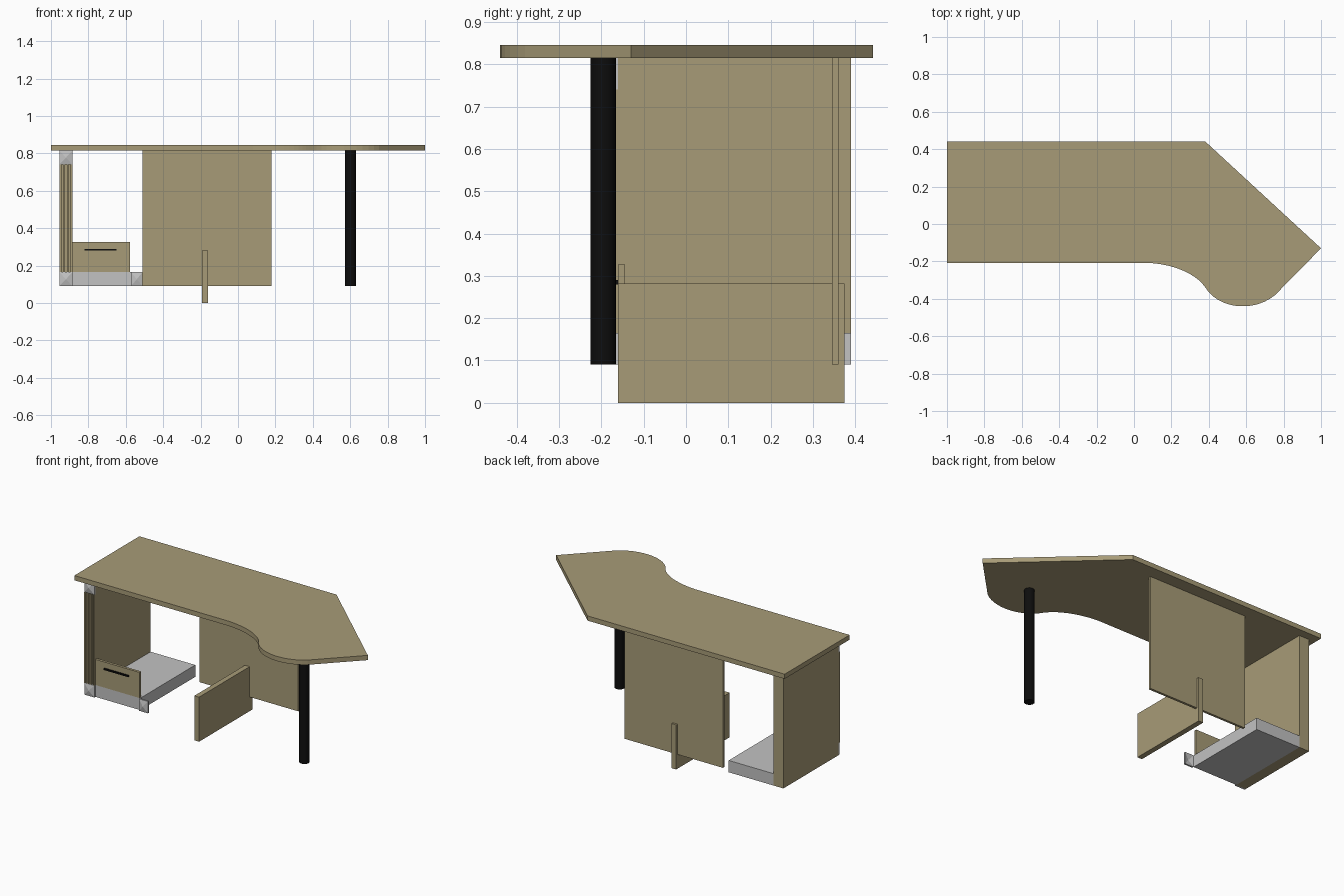
import bpy, bmesh
from mathutils import Vector
from mathutils.geometry import interpolate_bezier

if "Cube" in bpy.data.objects:
    bpy.data.objects.remove(bpy.data.objects["Cube"])


def material(name, rgb):
    m = bpy.data.materials.new(name)
    m.use_nodes = True
    m.diffuse_color = (*rgb, 1)
    m.node_tree.nodes["Principled BSDF"].inputs["Base Color"].default_value = (*rgb, 1)
    return m


WOOD = material("tan wood", (0.39, 0.33, 0.185))
GREY = material("light grey", (0.54, 0.54, 0.54))
BLACK = material("black", (0.004, 0.004, 0.004))


def finish(name, bm, mat):
    bmesh.ops.recalc_face_normals(bm, faces=bm.faces)
    me = bpy.data.meshes.new(name)
    bm.to_mesh(me)
    bm.free()
    me.materials.append(mat)
    ob = bpy.data.objects.new(name, me)
    bpy.context.collection.objects.link(ob)
    return ob


def box_mesh(x, y, z):
    bm = bmesh.new()
    bmesh.ops.create_cube(bm, size=1)
    for v in bm.verts:
        v.co = [r[0] if c < 0 else r[1] for c, r in zip(v.co, (x, y, z))]
    return bm


def box(name, x, y, z, mat=WOOD):
    return finish(name, box_mesh(x, y, z), mat)


def rosette(name, x, z):
    """Thin square block with a raised pyramid front and a hollow back."""
    bm = box_mesh(x, (-0.172, -0.161), z)
    bm.normal_update()
    for f in [f for f in bm.faces if abs(f.normal.y) > 0.9]:
        tip = bmesh.ops.poke(bm, faces=[f])["verts"][0]
        tip.co.y -= 0.009
    return finish(name, bm, GREY)


# Table top: straight back, angled end, S-curved front edge
TOP, UNDER, FLOOR = 0.845, 0.815, 0.09
inner, mid, outer = Vector((0.08, -0.208)), Vector((0.38, -0.337)), Vector((0.754, -0.38))
curve = interpolate_bezier(inner, Vector((0.21, -0.215)), Vector((0.33, -0.265)), mid, 12)
curve += interpolate_bezier(mid, Vector((0.45, -0.455)), Vector((0.64, -0.475)), outer, 14)[1:]
outline = [(-1, -0.208)] + [(p.x, p.y) for p in curve] + [(1, -0.13), (0.38, 0.442), (-1, 0.442)]
bm = bmesh.new()
face = bm.faces.new([bm.verts.new((x, y, UNDER)) for x, y in outline])
up = bmesh.ops.extrude_face_region(bm, geom=[face])["geom"]
for v in up:
    if isinstance(v, bmesh.types.BMVert):
        v.co.z = TOP
# Close the underside if the extrusion moved its face upward
edges = [e for e in bm.edges if e.is_boundary]
if edges:
    bmesh.ops.contextual_create(bm, geom=edges)
finish("table_top", bm, WOOD)

# Right side panel with a fluted front
SIDE = (-0.955, -0.885)
box("side_panel", SIDE, (-0.161, 0.39), (FLOOR, UNDER))
step = (SIDE[1] - SIDE[0]) / 7
for i in range(4):
    x = SIDE[0] + 2 * i * step
    box(f"flute_{i + 1}", (x, x + step), (-0.174, -0.161), (0.165, 0.74))

# Corner blocks
rosette("upper_block", SIDE, (0.74, UNDER))
rosette("lower_block", SIDE, (FLOOR, 0.165))
rosette("inner_block", (-0.572, -0.51), (FLOOR, 0.165))

# Cabinet base, drawer front and handle
box("cabinet_base", (-0.885, -0.572), (-0.161, 0.39), (FLOOR, 0.165), GREY)
box("drawer_front", (-0.885, -0.577), (-0.161, -0.144), (0.165, 0.327))
box("drawer_handle", (-0.822, -0.65), (-0.169, -0.161), (0.28, 0.29), BLACK)

# Back panel and the support fin slotted through it
box("back_panel", (-0.51, 0.18), (0.345, 0.36), (FLOOR, UNDER))
box("support_fin", (-0.193, -0.16), (-0.161, 0.374), (0, 0.282))

# Round leg
bpy.ops.mesh.primitive_cylinder_add(vertices=24, radius=0.03, depth=UNDER - FLOOR,
                                    location=(0.602, -0.196, (UNDER + FLOOR) / 2))
leg = bpy.context.object
leg.name = "round_leg"
leg.data.materials.append(BLACK)
bpy.ops.object.shade_smooth_by_angle()
